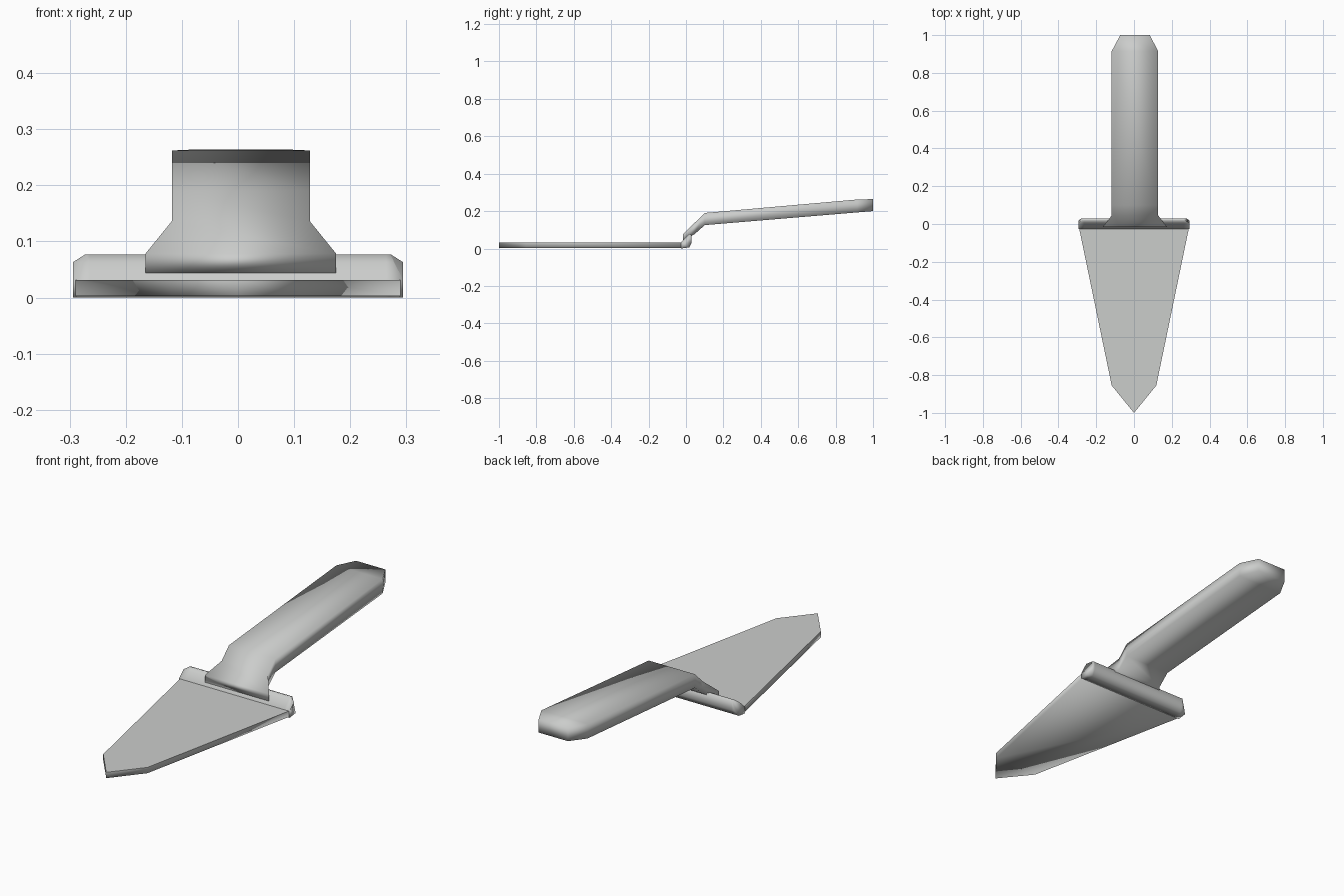
import bpy, bmesh

if "Cube" in bpy.data.objects:
    bpy.data.objects.remove(bpy.data.objects["Cube"])

metal = bpy.data.materials.new("light grey")
metal.diffuse_color = (0.6, 0.61, 0.6, 1)
metal.use_nodes = True
metal.node_tree.nodes["Principled BSDF"].inputs["Base Color"].default_value = metal.diffuse_color


def finish(name, bm):
    bmesh.ops.recalc_face_normals(bm, faces=bm.faces)
    me = bpy.data.meshes.new(name)
    bm.to_mesh(me)
    bm.free()
    me.materials.append(metal)
    ob = bpy.data.objects.new(name, me)
    bpy.context.collection.objects.link(ob)
    return ob


def loft(name, rings):
    """Skin a list of closed rings and cap both ends."""
    bm = bmesh.new()
    vs = [[bm.verts.new(p) for p in r] for r in rings]
    n = len(rings[0])
    for a, b in zip(vs, vs[1:]):
        for i in range(n):
            bm.faces.new((a[i], a[(i + 1) % n], b[(i + 1) % n], b[i]))
    bm.faces.new(vs[0])
    bm.faces.new(vs[-1])
    for f in bm.faces:
        f.smooth = True
    return finish(name, bm)


# Flat pointed blade: smooth underside and rim, crisp flat top
half = [(0.29, -0.025), (0.118, -0.855)]
outline = half + [(0.0, -1.0)] + [(-x, y) for x, y in reversed(half)]
blade = loft("blade", [[(x, y, z) for x, y in outline] for z in (0.003, 0.031)])
for e in blade.data.edges:
    if all(blade.data.vertices[i].co.z > 0.03 for i in e.vertices):
        e.use_edge_sharp = True

# Upturned lip across the rear of the blade, with clipped rear corners
profile = [(-0.027, 0.0), (0.018, 0.006), (0.03, 0.03), (0.03, 0.074),
           (0.018, 0.077), (0.006, 0.063), (-0.027, 0.032)]
clip = [0, 0, 0.016, 0.026, 0.022, 0, 0]


def lip_ring(side, inset):
    return [(side * (0.294 - inset - (c if inset == 0 else 0)), y, z)
            for (y, z), c in zip(profile, clip)]


loft("rear_lip", [lip_ring(-1, 0), lip_ring(-1, 0.03),
                  lip_ring(1, 0.03), lip_ring(1, 0)])

# Handle: flared root, rising neck, long grip and tapered end
# (y top, y bottom, half width, z bottom, z top)
sections = [(-0.015, -0.015, 0.17, 0.042, 0.078),
            (0.045, 0.045, 0.123, 0.076, 0.136),
            (0.1, 0.1, 0.123, 0.125, 0.19),
            (0.915, 0.915, 0.123, 0.193, 0.262),
            (1.0, 1.0, 0.078, 0.2, 0.264)]
loft("handle", [[(0.005 - w, yb, zb), (0.005 + w, yb, zb),
                 (0.005 + w, yt, zt), (0.005 - w, yt, zt)]
                for yt, yb, w, zb, zt in sections])
